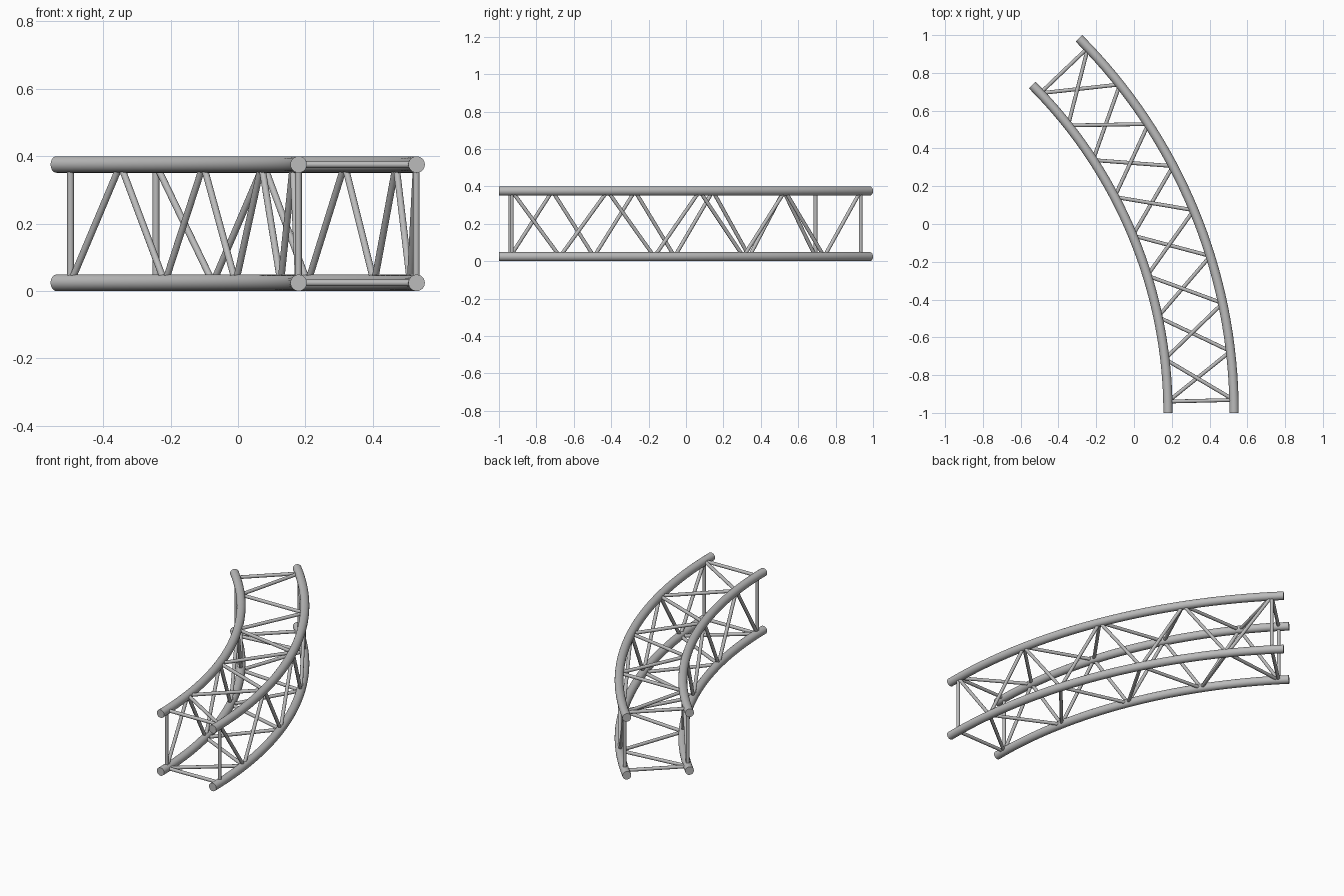
import bpy
import bmesh
from math import cos, sin, radians
from mathutils import Matrix, Vector

cube = bpy.data.objects.get("Cube")
if cube:
    bpy.data.objects.remove(cube, do_unlink=True)

# Truss dimensions
CENTRE = Vector((-2.274, -1.0, 0.0))
RADII = {"inner": 2.454, "outer": 2.804}
LEVELS = {"bottom": 0.0245, "top": 0.3755}
SWEEP, INSET, PANELS = 45.0, 1.4, 8
CHORD_R, STRUT_R = 0.0245, 0.01

metal = bpy.data.materials.new("grey metal")
metal.use_nodes = True
grey = (0.5, 0.5, 0.5, 1.0)
metal.diffuse_color = grey
metal.node_tree.nodes["Principled BSDF"].inputs["Base Color"].default_value = grey


def finish(bm, name):
    bmesh.ops.recalc_face_normals(bm, faces=bm.faces)
    mesh = bpy.data.meshes.new(name)
    bm.to_mesh(mesh)
    bm.free()
    mesh.materials.append(metal)
    obj = bpy.data.objects.new(name, mesh)
    bpy.context.collection.objects.link(obj)
    bpy.ops.object.select_all(action='DESELECT')
    obj.select_set(True)
    bpy.context.view_layer.objects.active = obj
    bpy.ops.object.shade_smooth_by_angle(angle=radians(40))


def point(side, level, degrees):
    a = radians(degrees)
    r = RADII[side]
    return CENTRE + Vector((r * cos(a), r * sin(a), LEVELS[level]))


def node(side, level, i):
    return point(side, level, INSET + i * (SWEEP - 2 * INSET) / PANELS)


def chord(side, level):
    # Circle swept along the arc, ends capped
    bm = bmesh.new()
    place = Matrix.Translation(point(side, level, 0)) @ Matrix.Rotation(radians(90), 4, 'X')
    bmesh.ops.create_circle(bm, segments=24, radius=CHORD_R, matrix=place)
    bmesh.ops.spin(bm, geom=bm.verts[:] + bm.edges[:], cent=CENTRE, axis=(0, 0, 1),
                   angle=radians(SWEEP), steps=32)
    bmesh.ops.holes_fill(bm, edges=[e for e in bm.edges if e.is_boundary], sides=0)
    finish(bm, f"{level}_{side}_chord")


def struts(name, pairs):
    # Round bars joining pairs of nodes
    bm = bmesh.new()
    for a, b in pairs:
        turn = (b - a).to_track_quat('Z', 'Y').to_matrix().to_4x4()
        bmesh.ops.create_cone(bm, cap_ends=True, segments=16, radius1=STRUT_R, radius2=STRUT_R,
                              depth=(b - a).length,
                              matrix=Matrix.Translation((a + b) / 2) @ turn)
    finish(bm, name)


def zigzag(name, even, odd):
    nodes = [node(*(odd if i % 2 else even), i) for i in range(PANELS + 1)]
    struts(name, list(zip(nodes, nodes[1:])))


# Four curved main tubes
for side in RADII:
    for level in LEVELS:
        chord(side, level)

# Diagonal lacing on each of the four faces
zigzag("inner_lacing", ("inner", "bottom"), ("inner", "top"))
zigzag("outer_lacing", ("outer", "top"), ("outer", "bottom"))
zigzag("top_lacing", ("outer", "top"), ("inner", "top"))
zigzag("bottom_lacing", ("inner", "bottom"), ("outer", "bottom"))

# Square frames at both ends
for name, i in (("front_frame", 0), ("back_frame", PANELS)):
    ring = [node(s, l, i) for s, l in (("inner", "bottom"), ("outer", "bottom"),
                                       ("outer", "top"), ("inner", "top"))]
    struts(name, list(zip(ring, ring[1:] + ring[:1])))
